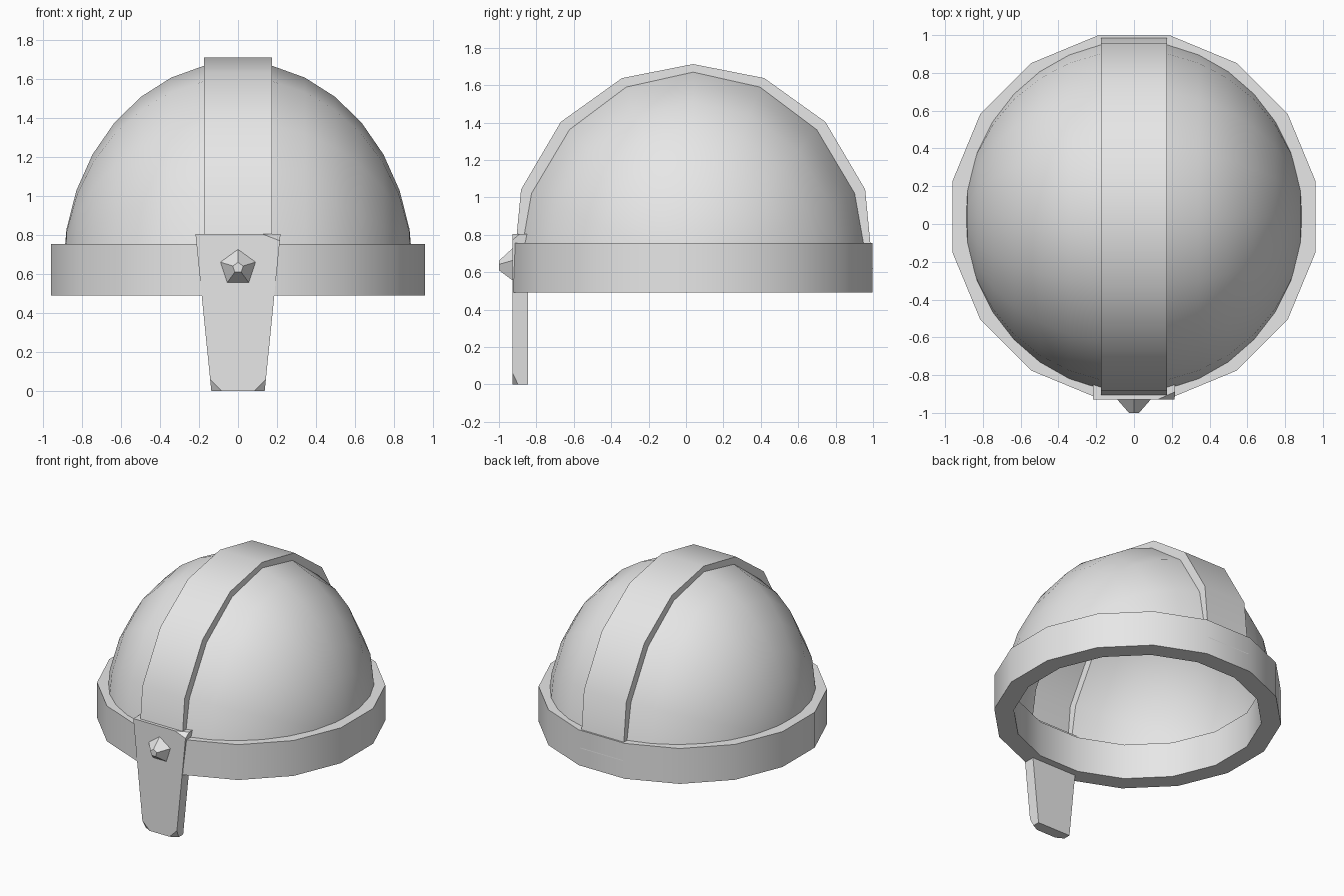
import bpy, bmesh
from math import sin, cos, pi, radians
from mathutils import Vector, Matrix

cube = bpy.data.objects.get("Cube")
if cube:
    bpy.data.objects.remove(cube)

steel = bpy.data.materials.new("grey_steel")
steel.use_nodes = True
GREY = (0.8, 0.8, 0.8, 1)
steel.diffuse_color = GREY
steel.node_tree.nodes["Principled BSDF"].inputs["Base Color"].default_value = GREY

CENTRE = Vector((0, 0.038, 0.62))      # middle of the dome's base
RX, RY, RZ = 0.898, 0.953, 1.07        # dome radii
STEP = pi / 16


def finish(name, bm, smooth=True):
    me = bpy.data.meshes.new(name)
    bm.to_mesh(me)
    bm.free()
    me.materials.append(steel)
    ob = bpy.data.objects.new(name, me)
    bpy.context.collection.objects.link(ob)
    if smooth:
        bpy.ops.object.select_all(action='DESELECT')
        ob.select_set(True)
        bpy.context.view_layer.objects.active = ob
        bpy.ops.object.shade_smooth_by_angle(angle=radians(30))
    return ob


def arch(ring, raised=False):
    """Half loop over the dome, ring steps away from the middle plane."""
    lift = [0.043, 0.053, 0.062, 0.06, 0.026]
    points = []
    for j in range(-4, 5):
        t = j * pi / 8
        p = Vector((RX * sin(ring * STEP),
                    RY * cos(ring * STEP) * sin(t),
                    RZ * cos(ring * STEP) * cos(t)))
        if raised:
            p += Vector((0, sin(t) / RY, cos(t) / RZ)).normalized() * lift[abs(j)]
        points.append(CENTRE + p)
    return points


def skin(name, rows):
    """Join neighbouring arches with faces that point outward."""
    bm = bmesh.new()
    grid = [[bm.verts.new(p) for p in row] for row in rows]
    for a, b in zip(grid, grid[1:]):
        for j in range(len(a) - 1):
            bm.faces.new((a[j], a[j + 1], b[j + 1], b[j]))
    bmesh.ops.remove_doubles(bm, verts=bm.verts, dist=1e-4)
    bm.normal_update()
    for f in bm.faces:
        if f.normal.dot(f.calc_center_median() - CENTRE) < 0:
            f.normal_flip()
    return finish(name, bm)


# Dome: one side shell, mirrored across the crest strap
dome = skin("dome", [arch(i) for i in range(1, 9)])
dome.modifiers.new("other_side", 'MIRROR').use_clip = False

# Crest strap: raised, hollow channel running front to back
skin("crest_strap", [arch(-1), arch(-1, True), arch(1, True), arch(1)])

# Brow band: sixteen-sided ring with a square section
bm = bmesh.new()
section = [(0.979, 0.49), (0.979, 0.755), (0.845, 0.755), (0.845, 0.49)]
loops = []
for i in range(16):
    a = (i + 0.5) * pi / 8
    loops.append([bm.verts.new((r * cos(a), CENTRE.y + r * sin(a), z)) for r, z in section])
for i in range(16):
    a, b = loops[i], loops[(i + 1) % 16]
    for k in range(4):
        n = (k + 1) % 4
        bm.faces.new((a[k], b[k], b[n], a[n]))
bmesh.ops.recalc_face_normals(bm, faces=bm.faces)
finish("brow_band", bm)

# Nose guard: tapered plate with clipped front corners
FRONT, BACK, TOP = -0.928, -0.845, 0.805
bm = bmesh.new()
outline = [(-0.137, 0), (0.137, 0), (0.218, TOP), (-0.218, TOP)]
face = bm.faces.new([bm.verts.new((x, FRONT, z)) for x, z in outline])
extruded = bmesh.ops.extrude_face_region(bm, geom=[face])["geom"]
bmesh.ops.translate(bm, vec=(0, BACK - FRONT, 0),
                    verts=[g for g in extruded if isinstance(g, bmesh.types.BMVert)])
bmesh.ops.recalc_face_normals(bm, faces=bm.faces)


def clip_corner(x, z, dx, dy, dz):
    a = Vector((x + dx, FRONT, z))
    b = Vector((x, FRONT + dy, z))
    c = Vector((x, FRONT, z + dz))
    normal = (b - a).cross(c - a)
    if normal.dot(Vector((x, FRONT, z)) - a) < 0:
        normal.negate()
    bmesh.ops.bisect_plane(bm, geom=bm.verts[:] + bm.edges[:] + bm.faces[:],
                           plane_co=a, plane_no=normal, clear_outer=True)
    bmesh.ops.holes_fill(bm, edges=[e for e in bm.edges if e.is_boundary])


for side in (-1, 1):
    clip_corner(side * 0.137, 0, -side * 0.055, 0.03, 0.055)
clip_corner(0.218, TOP, -0.09, 0.04, -0.035)
bmesh.ops.recalc_face_normals(bm, faces=bm.faces)
finish("nose_guard", bm, smooth=False)

# Stud: five-sided blunt spike on the nose guard
bm = bmesh.new()
bmesh.ops.create_cone(bm, cap_ends=True, segments=5, radius1=0.097, radius2=0.028, depth=0.075,
                      matrix=Matrix.Translation((0, -0.9625, 0.633)) @ Matrix.Rotation(pi / 2, 4, 'X'))
finish("stud", bm, smooth=False)
